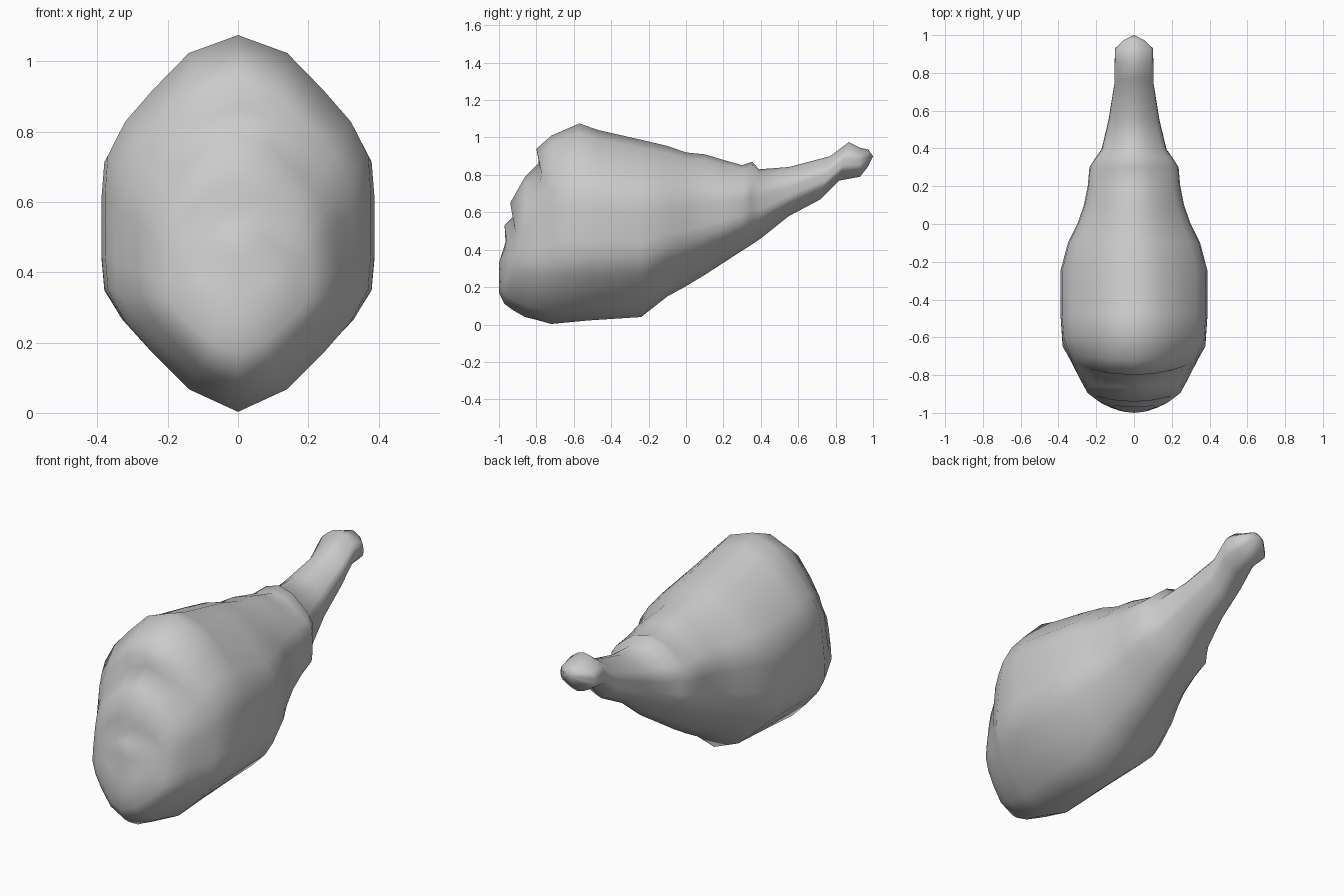
import bpy, bmesh

# Each ring: top (y, z), bottom (y, z), half width, side bow along y
RINGS = [
    # cut front face
    (-.97, .53, -1.0, .33, .11, .02),
    (-.915, .585, -1.0, .25, .16, .02),
    (-.94, .65, -1.0, .17, .20, .05),
    (-.86, .79, -.97, .11, .25, .04),
    (-.78, .87, -.93, .08, .285, .05),
    (-.80, .94, -.86, .04, .325, .09),
    (-.72, 1.01, -.80, .025, .35, .07),
    # thick thigh
    (-.57, 1.075, -.72, .003, .378, .01),
    (-.47, 1.04, -.52, .022, .388, 0),
    (-.25, .99, -.24, .04, .388, 0),
    (-.10, .955, -.10, .15, .35, 0),
    (0, .92, 0, .205, .30, 0),
    (.10, .91, .10, .265, .265, 0),
    (.20, .88, .20, .33, .245, 0),
    (.30, .852, .30, .395, .236, 0),
    # skin edge and shank
    (.355, .87, .34, .42, .205, 0),
    (.39, .83, .40, .46, .172, 0),
    (.55, .842, .55, .58, .135, 0),
    (.77, .90, .72, .67, .103, 0),
    (.87, .975, .82, .77, .103, 0),
    (.93, .945, .93, .79, .10, 0),
    (.975, .935, .97, .84, .055, 0),
]
# Half cross-section: x / half width, height / half height
HALF = [(0, 1), (.37, .905), (.64, .71), (.85, .54), (.98, .36), (1, .17),
        (1, -.17), (.98, -.35), (.85, -.52), (.64, -.69), (.37, -.88), (0, -1)]
SECTION = HALF + [(-x, z) for x, z in reversed(HALF[1:-1])]

bm = bmesh.new()


def ring(yt, zt, yb, zb, w, bow):
    verts = []
    for sx, sz in SECTION:
        t = (sz + 1) / 2
        verts.append(bm.verts.new((sx * w, yb + (yt - yb) * t + bow * sx * sx,
                                   zb + (zt - zb) * t)))
    return verts


# Skin the rings and close both ends
rings = [ring(*r) for r in RINGS]
n = len(SECTION)
for a, b in zip(rings, rings[1:]):
    for i in range(n):
        j = (i + 1) % n
        bm.faces.new((a[i], a[j], b[j], b[i]))
for loop, pole in ((rings[0], (0, -.965, .44)), (rings[-1], (0, 1.0, .90))):
    p = bm.verts.new(pole)
    for i in range(n):
        bm.faces.new((loop[i], loop[(i + 1) % n], p))
bmesh.ops.recalc_face_normals(bm, faces=bm.faces)

mesh = bpy.data.meshes.new("meat_leg")
bm.to_mesh(mesh)
bm.free()
leg = bpy.data.objects.new("meat_leg", mesh)
bpy.context.collection.objects.link(leg)
mesh.shade_smooth()
